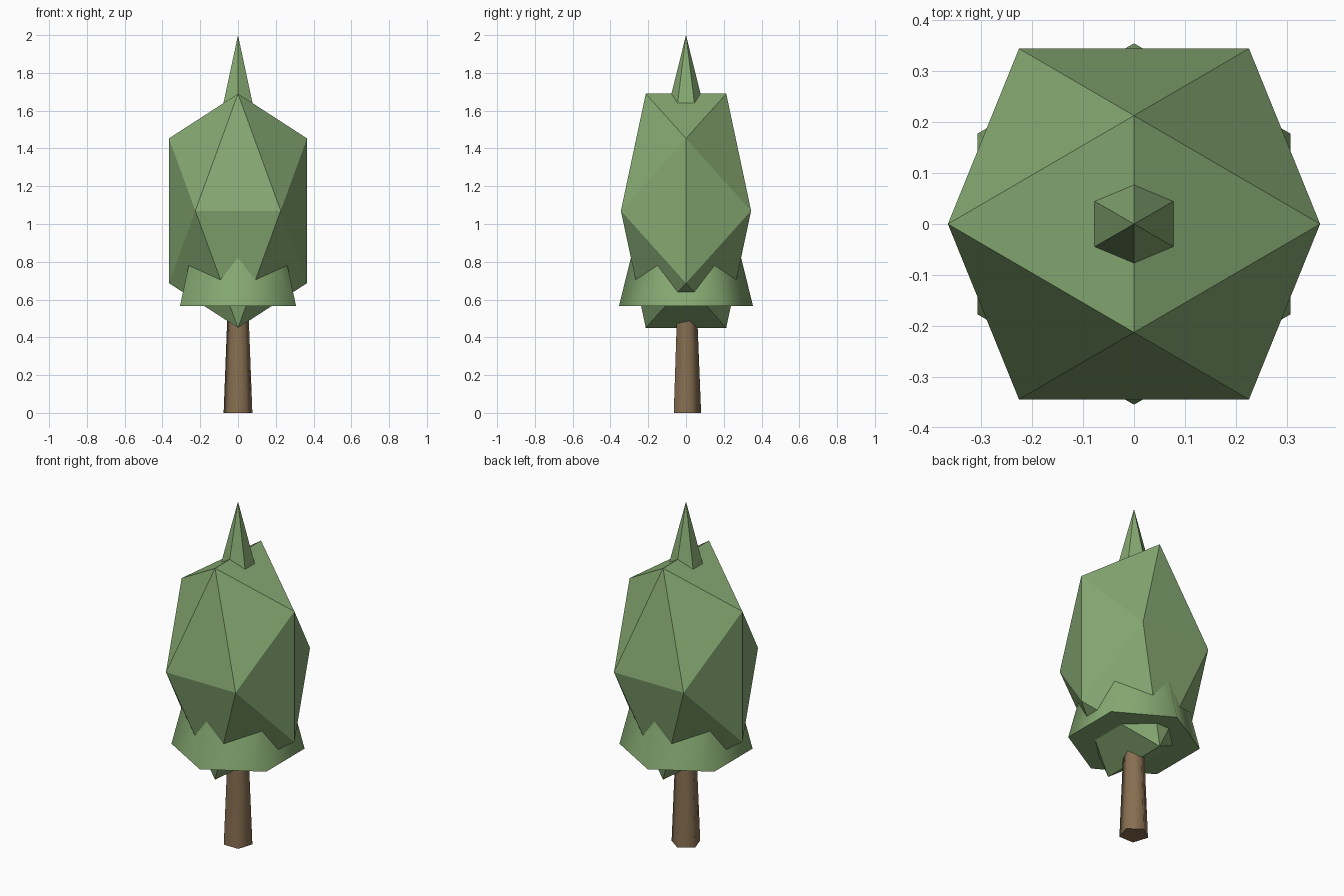
import bpy, bmesh, math
from mathutils import Vector

if "Cube" in bpy.data.objects:
    bpy.data.objects.remove(bpy.data.objects["Cube"])


def material(name, color):
    m = bpy.data.materials.new(name)
    m.diffuse_color = (*color, 1)
    m.use_nodes = True
    m.node_tree.nodes["Principled BSDF"].inputs["Base Color"].default_value = m.diffuse_color
    return m


green = material("leaf green", (0.242, 0.402, 0.171))
brown = material("bark brown", (0.242, 0.156, 0.082))


def finish(bm, name, mat):
    bmesh.ops.recalc_face_normals(bm, faces=bm.faces)
    me = bpy.data.meshes.new(name)
    bm.to_mesh(me)
    bm.free()
    me.materials.append(mat)
    ob = bpy.data.objects.new(name, me)
    bpy.context.collection.objects.link(ob)
    return ob


def frustum(name, sides, r0, z0, r1, z1, mat, smooth, open_top=False, open_bottom=False):
    """Upright n-sided cone section with one corner towards +y."""
    bm = bmesh.new()

    def ring(r, z):
        return [bm.verts.new((r * math.sin(2 * math.pi * i / sides),
                              r * math.cos(2 * math.pi * i / sides), z)) for i in range(sides)]
    a = ring(r0, z0)
    b = ring(r1, z1) if r1 > 0 else [bm.verts.new((0, 0, z1))] * sides
    for i in range(sides):
        j = (i + 1) % sides
        f = bm.faces.new((a[i], a[j], b[j], b[i]) if r1 > 0 else (a[i], a[j], b[0]))
        f.smooth = smooth
    if not open_bottom:
        bm.faces.new(a)
        for e in bm.edges:
            if all(v in a for v in e.verts):
                e.smooth = False
    if r1 > 0 and not open_top:
        bm.faces.new(b)
    return finish(bm, name, mat)


# trunk
frustum("trunk", 5, 0.08, 0.0, 0.056, 0.6, brown, True)

# one tall six-sided cone: soft lower skirt, crisp upper spire
APEX, BASE, RAD, SPLIT = 2.0, 0.565, 0.355, 1.2
r_split = RAD * (APEX - SPLIT) / (APEX - BASE)
frustum("foliage_skirt", 6, RAD, BASE, r_split, SPLIT, green, True, open_top=True)
frustum("foliage_spire", 6, r_split, SPLIT, 0, APEX, green, False, open_bottom=True)

# crown: stretched icosahedron
PHI = (1 + 5 ** 0.5) / 2
sx, sy, sz, cz = 0.226, 0.213, 0.383, 1.07
bm = bmesh.new()
for s in (-1, 1):
    for t in (-1, 1):
        for p in ((s * PHI, 0, t), (0, s, t * PHI), (s, t * PHI, 0)):
            bm.verts.new(Vector((p[0] * sx, p[1] * sy, cz + p[2] * sz)))
bmesh.ops.convex_hull(bm, input=bm.verts)
finish(bm, "foliage_crown", green)
